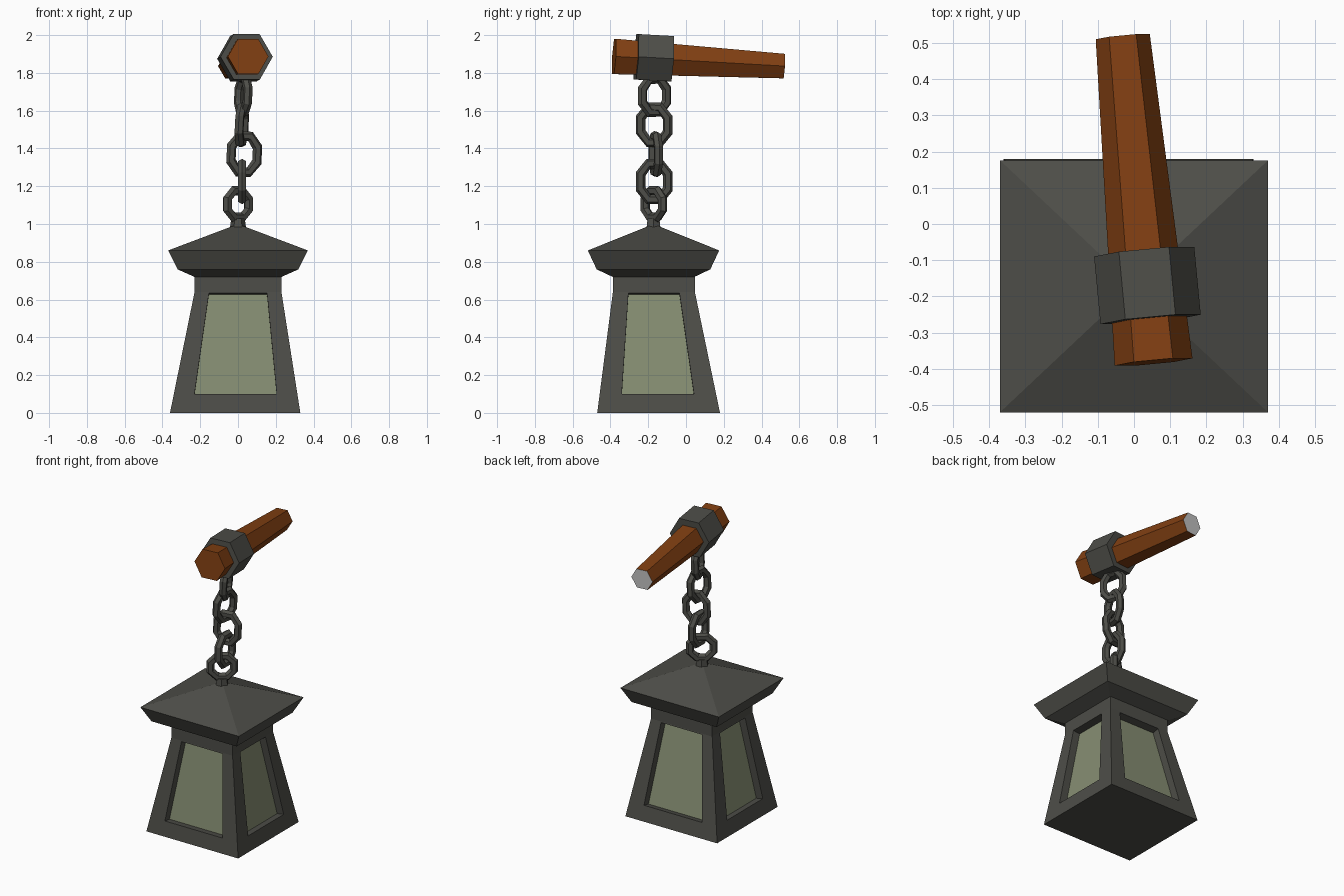
import bpy, bmesh
from math import cos, sin, pi, radians
from mathutils import Vector, Matrix

if "Cube" in bpy.data.objects:
    bpy.data.objects.remove(bpy.data.objects["Cube"])


def material(name, rgb):
    m = bpy.data.materials.new(name)
    m.diffuse_color = (*rgb, 1)
    m.use_nodes = True
    m.node_tree.nodes["Principled BSDF"].inputs["Base Color"].default_value = m.diffuse_color
    return m


IRON = material("dark_iron", (0.075, 0.075, 0.065))
WOOD = material("brown_wood", (0.22, 0.05, 0.006))
GLASS = material("green_glass", (0.24, 0.27, 0.17))
BARE = material("bare_end", (0.6, 0.6, 0.6))


def make(name, verts, faces, *mats, fix=True):
    me = bpy.data.meshes.new(name)
    me.from_pydata([tuple(v) for v in verts], [], faces)
    for m in mats:
        me.materials.append(m)
    bm = bmesh.new()
    bm.from_mesh(me)
    bmesh.ops.remove_doubles(bm, verts=bm.verts, dist=1e-5)
    if fix:
        bmesh.ops.recalc_face_normals(bm, faces=bm.faces)
    bm.to_mesh(me)
    bm.free()
    ob = bpy.data.objects.new(name, me)
    bpy.context.collection.objects.link(ob)
    return ob


def loft(name, rings, *mats):
    """Skin equal-sized rings of points and cap both ends."""
    n = len(rings[0])
    verts = [p for r in rings for p in r]
    faces = [(k*n + i, k*n + (i+1) % n, (k+1)*n + (i+1) % n, (k+1)*n + i)
             for k in range(len(rings) - 1) for i in range(n)]
    faces += [tuple(range(n)), tuple(range(len(verts) - n, len(verts)))]
    return make(name, verts, faces, *mats)


def rect(cx, cy, hx, hy, z):
    return [Vector((cx + sx*hx, cy + sy*hy, z))
            for sx, sy in ((-1, -1), (1, -1), (1, 1), (-1, 1))]


# Lantern body: tapered frame with a recessed window in each side
bottom = rect(-0.015, -0.145, 0.345, 0.325, 0)
shoulder = rect(0, -0.17, 0.23, 0.217, 0.64)
neck = rect(0, -0.17, 0.23, 0.217, 0.74)
bv, bf, gv, gf = [], [], [], []


def quad(*pts):
    bf.append(tuple(range(len(bv), len(bv) + 4)))
    bv.extend(pts)


for i in range(4):
    j = (i + 1) % 4
    b0, b1, t0, t1 = bottom[i], bottom[j], shoulder[i], shoulder[j]
    f = 0.665 if i % 2 == 0 else 0.62
    at = lambda s, t: b0.lerp(b1, s).lerp(t0.lerp(t1, s), t)
    lo, hi = (1 - f)/2, (1 + f)/2
    win = [at(lo, 0.156), at(hi, 0.156), at(hi, 0.99), at(lo, 0.99)]
    normal = (b1 - b0).cross(t0 - b0).normalized()
    deep = [p - normal*0.05 for p in win]
    outer = [b0, b1, t1, t0]
    for k in range(4):
        m = (k + 1) % 4
        quad(outer[k], outer[m], win[m], win[k])
        quad(win[k], win[m], deep[m], deep[k])
    quad(t0, t1, neck[j], neck[i])
    gf.append(tuple(range(len(gv), len(gv) + 4)))
    gv.extend(deep)
quad(*bottom[::-1])
quad(*neck)
make("lantern_frame", bv, bf, IRON, fix=False)
make("window_panes", gv, gf, GLASS, fix=False)

# Roof with flared eave
loft("roof", [rect(0, -0.172, h, h*0.94, z) for h, z in
              ((0.23, 0.72), (0.32, 0.76), (0.37, 0.86), (0.012, 0.995))], IRON)

# Stub holding the ring on the roof peak
loft("ring_stub", [[Vector((r*cos(pi*i/3), -0.172 + r*sin(pi*i/3), z)) for i in range(6)]
                   for r, z in ((0.045, 0.96), (0.036, 1.03))], IRON)


# Chain: eight-segment links swept with a six-sided section
def link(name, centre, w, h, yaw, lean=0, r=0.025):
    rot = Matrix.Rotation(radians(lean), 3, 'Y') @ Matrix.Rotation(radians(yaw), 3, 'Z')
    k = 1 / cos(pi/8)
    verts, faces = [], []
    for a in range(8):
        t = pi/8 + a*pi/4
        for s in range(6):
            q = s*pi/3
            off = r*cos(q)
            p = Vector(((w/2 - r + off)*k*cos(t), r*sin(q), (h/2 - r + off)*k*sin(t)))
            verts.append(rot @ p + Vector(centre))
            a2, s2 = (a + 1) % 8, (s + 1) % 6
            faces.append((a*6 + s, a2*6 + s, a2*6 + s2, a*6 + s2))
    make(name, verts, faces, IRON)


link("roof_ring", (0, -0.17, 1.105), 0.195, 0.19, 39)
link("chain_link_1", (0.022, -0.168, 1.225), 0.195, 0.24, 90)
link("chain_link_2", (0.033, -0.16, 1.37), 0.19, 0.24, 12, 3)
link("chain_link_3", (0.02, -0.168, 1.525), 0.195, 0.235, 80, 3)
link("chain_link_4", (0.028, -0.167, 1.68), 0.185, 0.225, 110, 3)

# Hexagonal wooden beam and its iron band
front, back = Vector((0.054, -0.381, 1.887)), Vector((-0.031, 0.517, 1.836))
axis = (back - front).normalized()
side = axis.cross(Vector((0, 0, 1))).normalized()
up = side.cross(axis)


def hexagon(c, r):
    return [c + side*r*cos(pi*i/3) + up*r*sin(pi*i/3) for i in range(6)]


beam = loft("wooden_beam", [hexagon(front, 0.108), hexagon(back, 0.075)], WOOD, BARE)
for p in beam.data.polygons:
    if p.normal.dot(axis) > 0.9:
        p.material_index = 1
mid = Vector((0.037, -0.17, 1.88))
loft("beam_band", [hexagon(mid + axis*d, 0.139) for d in (-0.094, 0.094)], IRON)
